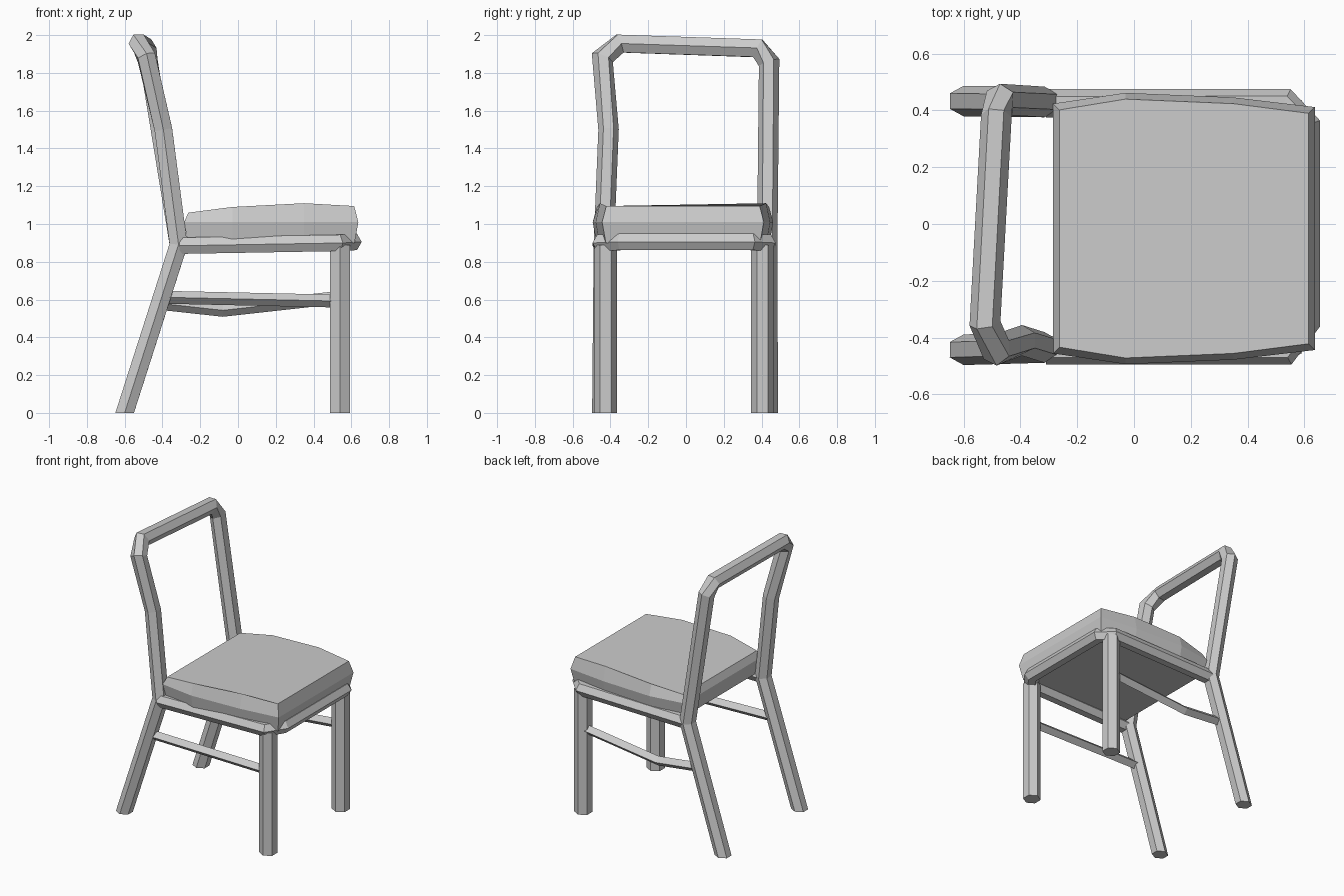
import bpy, bmesh, math
from mathutils import Vector

if "Cube" in bpy.data.objects:
    bpy.data.objects.remove(bpy.data.objects["Cube"])


def finish(name, bm):
    bmesh.ops.recalc_face_normals(bm, faces=bm.faces)
    me = bpy.data.meshes.new(name)
    bm.to_mesh(me)
    bm.free()
    ob = bpy.data.objects.new(name, me)
    bpy.context.collection.objects.link(ob)
    return ob


def skin(name, rings):
    """Bridge matching rings of points and cap both ends."""
    bm = bmesh.new()
    vs = [[bm.verts.new(p) for p in ring] for ring in rings]
    n = len(vs[0])
    for a, b in zip(vs, vs[1:]):
        for k in range(n):
            bm.faces.new((a[k], a[(k + 1) % n], b[(k + 1) % n], b[k]))
    bm.faces.new(vs[0][::-1])
    bm.faces.new(vs[-1])
    return finish(name, bm)


def tube(name, path, ref, r, sides=6):
    """Mitred bar along path points (x, y, z[, twist in degrees])."""
    pts = [Vector(p[:3]) for p in path]
    rings = []
    for i, p in enumerate(pts):
        tin = (p - pts[i - 1]).normalized() if i > 0 else None
        tout = (pts[i + 1] - p).normalized() if i < len(pts) - 1 else None
        tin, tout = tin or tout, tout or tin
        t = (tin + tout).normalized()
        b = Vector(ref)
        b = (b - t * b.dot(t)).normalized()
        s = t.cross(b)
        bend = tout - tin
        stretch = 1 / max(t.dot(tin), 0.5) - 1
        twist = math.radians(path[i][3]) if len(path[i]) > 3 else 0
        ring = []
        for k in range(sides):
            a = twist + 2 * math.pi * k / sides
            off = r * (s * math.cos(a) + b * math.sin(a))
            if bend.length > 1e-4:
                d = bend.normalized()
                off += d * off.dot(d) * stretch
            if p.z == 0:  # foot cut level with the floor
                off -= t * (off.z / t.z)
            ring.append(p + off)
        rings.append(ring)
    return skin(name, rings)


X, Z = (1, 0, 0), (0, 0, 1)

# Back legs, posts and top bar as one bent bar
tube("back_frame", [
    (-0.60, -0.443, 0), (-0.315, -0.435, 0.89), (-0.395, -0.41, 1.5),
    (-0.485, -0.443, 1.88), (-0.525, -0.35, 1.955, 30),
    (-0.485, 0.38, 1.93, 30), (-0.472, 0.44, 1.855),
    (-0.315, 0.43, 0.89), (-0.60, 0.433, 0)], X, 0.054)

# Front legs
for side, y in (("right", -0.425), ("left", 0.405)):
    tube("front_leg_" + side, [(0.54, y, 0), (0.54, y, 0.89)], X, 0.06)

# U-shaped seat rail
tube("seat_rail", [
    (-0.31, -0.445, 0.885), (0.53, -0.445, 0.9), (0.605, -0.345, 0.905),
    (0.605, 0.345, 0.905), (0.53, 0.425, 0.9), (-0.31, 0.425, 0.885)], Z, 0.05)

# Side stretchers
tube("stretcher_right", [(-0.39, -0.435, 0.612), (0.52, -0.425, 0.592)], Z, 0.034, 4)
tube("stretcher_left", [(-0.40, 0.42, 0.578), (-0.08, 0.43, 0.543),
                        (0.52, 0.41, 0.61)], Z, 0.034, 4)

# Cushion: bowed outline with bulged sides, stacked as bottom, middle and top
stations = [(-0.285, 0.44, 1.06), (-0.03, 0.478, 1.09),
            (0.35, 0.462, 1.11), (0.637, 0.428, 1.095)]


def cushion_ring(inset, height):
    ring = []
    for sgn in (-1, 1):
        for x, w, top in (stations if sgn < 0 else stations[::-1]):
            ix = inset if x < -0.2 else -inset if x > 0.5 else 0
            ring.append((x + ix, -0.016 + sgn * (w - inset), height(top)))
    return ring


skin("cushion", [cushion_ring(0.02, lambda t: 0.9),
                 cushion_ring(0.0, lambda t: 1.01),
                 cushion_ring(0.022, lambda t: t)])
